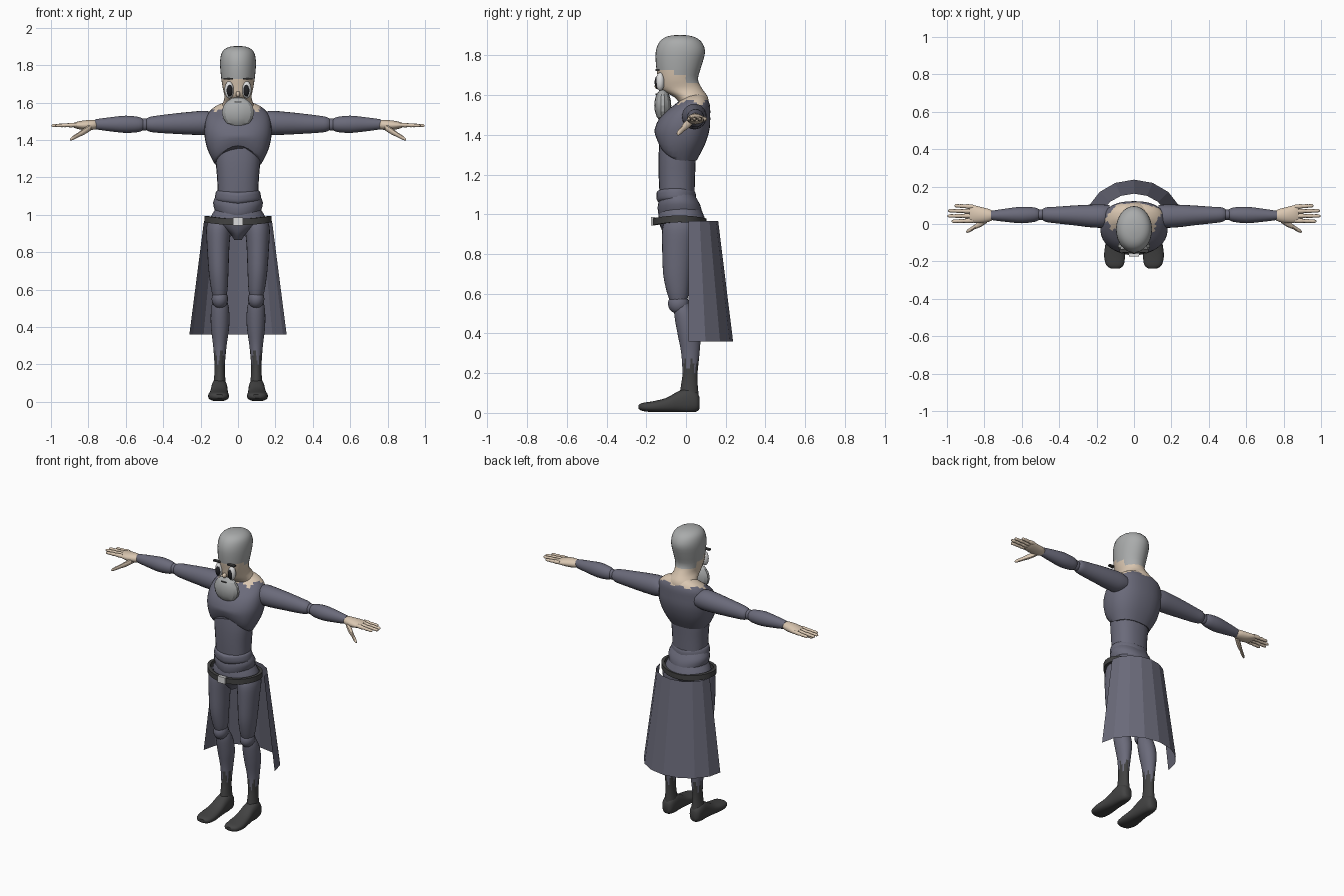
import bpy, bmesh, math
from mathutils import Vector

if "Cube" in bpy.data.objects:
    bpy.data.objects.remove(bpy.data.objects["Cube"])


def material(name, r, g, b):
    m = bpy.data.materials.new(name)
    m.diffuse_color = (r, g, b, 1)
    m.use_nodes = True
    m.node_tree.nodes["Principled BSDF"].inputs["Base Color"].default_value = m.diffuse_color
    return m


SUIT = material("slate_suit", 0.145, 0.145, 0.195)
SKIN = material("skin", 0.70, 0.57, 0.44)
GREY = material("hair_grey", 0.40, 0.41, 0.41)
DARK = material("dark_leather", 0.055, 0.055, 0.055)
PALE = material("pale_metal", 0.72, 0.72, 0.72)
BLACK = material("pupil_black", 0.015, 0.015, 0.018)


def finish(name, bm, mats, paint=None, mirror=False, angle=40):
    bmesh.ops.recalc_face_normals(bm, faces=bm.faces)
    if paint:
        for f in bm.faces:
            f.material_index = paint(f.calc_center_median())
    me = bpy.data.meshes.new(name)
    bm.to_mesh(me)
    bm.free()
    for m in mats:
        me.materials.append(m)
    ob = bpy.data.objects.new(name, me)
    bpy.context.collection.objects.link(ob)
    if angle:
        bpy.ops.object.select_all(action='DESELECT')
        ob.select_set(True)
        bpy.context.view_layer.objects.active = ob
        bpy.ops.object.shade_smooth_by_angle(angle=math.radians(angle))
    if mirror:
        ob.modifiers.new("mirror", 'MIRROR')
    return ob


def resample(rings, sub):
    """Catmull-Rom interpolation between the given rings."""
    out, n = [], len(rings)
    for i in range(n - 1):
        a, b, c, d = (rings[max(0, min(n - 1, i + k))] for k in (-1, 0, 1, 2))
        for s in range(sub):
            t = s / sub
            out.append([0.5 * (2 * q + (r - p) * t + (2 * p - 5 * q + 4 * r - w) * t * t
                               + (3 * q - p - 3 * r + w) * t ** 3)
                        for p, q, r, w in zip(a, b, c, d)])
    return out + [list(rings[-1])]


def loft(name, axis, rings, mats, sides=24, sub=3, power=1.0, shape=None, **kw):
    """Rings are (position, centre u, centre v, radius u, radius v)."""
    bm = bmesh.new()
    loops = []
    for p, cu, cv, ru, rv in resample(rings, sub):
        loop = []
        for i in range(sides):
            a = 2 * math.pi * i / sides
            c, s = math.cos(a), math.sin(a)
            u = cu + ru * math.copysign(abs(c) ** power, c)
            v = cv + rv * math.copysign(abs(s) ** power, s)
            co = Vector({'z': (u, v, p), 'y': (u, p, v), 'x': (p, u, v)}[axis])
            loop.append(bm.verts.new(shape(co) if shape else co))
        loops.append(loop)
    for lo, hi in zip(loops, loops[1:]):
        for i in range(sides):
            j = (i + 1) % sides
            bm.faces.new((lo[i], lo[j], hi[j], hi[i]))
    bm.faces.new(loops[0])
    bm.faces.new(loops[-1])
    return finish(name, bm, mats, **kw)


def ball(name, loc, radii, mats, u=16, v=10, **kw):
    bm = bmesh.new()
    bmesh.ops.create_uvsphere(bm, u_segments=u, v_segments=v, radius=1)
    for w in bm.verts:
        w.co = Vector(loc) + Vector(x * r for x, r in zip(w.co, radii))
    return finish(name, bm, mats, **kw)


def box(name, loc, size, mats, **kw):
    bm = bmesh.new()
    bmesh.ops.create_cube(bm, size=1)
    for w in bm.verts:
        w.co = Vector(loc) + Vector(x * s for x, s in zip(w.co, size))
    return finish(name, bm, mats, angle=0, **kw)


# Head with neck, grey above the hairline
loft("head", 'z', [(1.55, 0, .045, .105, .07), (1.59, 0, .025, .085, .085),
                   (1.63, 0, -.022, .072, .105), (1.68, 0, -.04, .082, .10),
                   (1.75, 0, -.036, .092, .115), (1.82, 0, -.028, .096, .124),
                   (1.87, 0, -.028, .085, .104), (1.895, 0, -.03, .055, .065),
                   (1.903, 0, -.03, .012, .014)], [SKIN, GREY], sides=32,
     paint=lambda c: int(c.z > (1.725 if c.y < -.06 else 1.70 if c.y < 0 else 1.655)))

# Face: eyes, brows, nose, beard
ball("eye", (.047, -.130, 1.668), (.025, .022, .046), [PALE], mirror=True)
ball("pupil", (.045, -.142, 1.665), (.017, .016, .033), [BLACK], mirror=True)
box("eyebrow", (.052, -.143, 1.727), (.05, .02, .009), [DARK], mirror=True)
ball("nose", (0, -.14, 1.645), (.012, .018, .016), [SKIN])
ball("beard", (0, -.117, 1.548), (.088, .043, .082), [GREY], u=14, v=8, angle=20)
box("mouth", (0, -.149, 1.604), (.035, .008, .006), [DARK])


# Chest with an arched rib line at the front
def rib_arch(co):
    if co.y < -.03 and co.z < 1.43:
        lift = .10 * max(0, 1 - (co.x / .135) ** 2) * min(1, (-.03 - co.y) / .05)
        co.z += lift * (1.43 - co.z) / .16
    return co


def collar(c):
    return int(c.z > 1.568 + .012 * math.sin(60 * c.x + 35 * c.y))


loft("chest", 'z', [(1.27, 0, -.045, .125, .098), (1.35, 0, -.03, .163, .125),
                    (1.43, 0, -.019, .18, .138), (1.50, 0, 0, .175, .122),
                    (1.55, 0, .03, .155, .09), (1.585, 0, .045, .112, .06),
                    (1.605, 0, .045, .06, .04)], [SUIT, SKIN], sides=32, power=.85,
     shape=rib_arch, paint=collar)
loft("abdomen", 'z', [(1.10, 0, -.045, .108, .088), (1.2, 0, -.046, .112, .092),
                      (1.3, 0, -.044, .12, .094), (1.4, 0, -.04, .115, .09)],
     [SUIT], power=.85)

# Waist bands and pelvis
loft("waist_band", 'z', [(1.07, 0, -.045, .118, .09), (1.085, 0, -.048, .124, .099),
                         (1.12, 0, -.05, .118, .098), (1.13, 0, -.05, .108, .088)],
     [SUIT], shape=lambda c: c + Vector((0, 0, .12 * (abs(c.x) - .1))))
loft("hip_band", 'z', [(1.0, 0, -.03, .115, .10), (1.02, 0, -.03, .124, .11),
                       (1.06, 0, -.035, .133, .107), (1.10, 0, -.04, .118, .09)],
     [SUIT], shape=lambda c: c + Vector((0, 0, .15 * (abs(c.x) - .1))))
loft("pelvis", 'z', [(.865, 0, -.035, .02, .04), (.90, 0, -.035, .045, .075),
                     (.94, 0, -.025, .12, .105), (.97, 0, -.022, .148, .118),
                     (1.0, 0, -.025, .14, .112), (1.04, 0, -.03, .115, .10)], [SUIT])

# Belt: hollow band, slightly raised at the sides
bm = bmesh.new()
section = [(0, -.017), (0, .017), (-.02, .017), (-.02, -.017)]
loops = []
for i in range(32):
    a = 2 * math.pi * i / 32
    loops.append([bm.verts.new(((.18 + d) * math.cos(a), -.032 + (.135 + d) * math.sin(a),
                                .962 + h + .015 * math.cos(a) ** 2)) for d, h in section])
for i in range(32):
    p, q = loops[i], loops[(i + 1) % 32]
    for k in range(4):
        bm.faces.new((p[k], q[k], q[(k + 1) % 4], p[(k + 1) % 4]))
finish("belt", bm, [DARK])
box("buckle", (0, -.164, .964), (.052, .022, .042), [PALE])

# Half-round cape hanging from the belt
bm = bmesh.new()
edges = []
for i in range(9):
    a = math.pi * i / 8
    edges.append([bm.verts.new((rx * math.cos(a), .012 + ry * math.sin(a), z))
                  for rx, ry, z in ((.182, .15, .966), (.26, .225, .36))])
for p, q in zip(edges, edges[1:]):
    bm.faces.new((p[0], q[0], q[1], p[1]))
finish("cape", bm, [SUIT], angle=0)

# Legs
loft("thigh", 'z', [(.96, .10, -.03, .062, .08), (.92, .104, -.032, .066, .088),
                    (.83, .106, -.04, .06, .08), (.70, .104, -.045, .053, .07),
                    (.61, .10, -.041, .045, .056), (.565, .098, -.038, .036, .044)],
     [SUIT], mirror=True)
ball("knee", (.097, -.038, .55), (.044, .053, .052), [SUIT], mirror=True)


def boot_edge(c):
    a = math.atan2(c.y - .02, c.x - .098)
    return int(c.z < .245 + .035 * math.sin(6 * a))


loft("shin", 'z', [(.55, .096, -.02, .034, .036), (.51, .096, -.01, .046, .05),
                   (.46, .096, .003, .05, .057), (.39, .096, .016, .048, .057),
                   (.30, .097, .022, .036, .046), (.20, .098, .02, .028, .038),
                   (.14, .098, .017, .029, .042), (.08, .098, .015, .036, .05)],
     [SUIT, DARK], sub=4, mirror=True, paint=boot_edge)
loft("foot", 'y', [(.068, .10, .05, .02, .03), (.052, .10, .056, .036, .05),
                   (.01, .10, .062, .043, .062), (-.04, .10, .055, .045, .053),
                   (-.10, .102, .039, .05, .036), (-.17, .104, .031, .056, .027),
                   (-.22, .102, .03, .046, .02), (-.238, .10, .03, .022, .01)],
     [DARK], power=.8, mirror=True,
     shape=lambda c: Vector((c.x, c.y, max(.004, c.z))))

# Arms
loft("upper_arm", 'x', [(.13, .045, 1.49, .055, .05), (.17, .042, 1.492, .062, .064),
                        (.24, .043, 1.49, .06, .062), (.32, .046, 1.488, .053, .056),
                        (.42, .048, 1.485, .044, .047), (.47, .05, 1.484, .039, .04),
                        (.49, .05, 1.484, .028, .03)], [SUIT], mirror=True)
ball("elbow", (.50, .05, 1.483), (.034, .029, .033), [SUIT], mirror=True)
loft("forearm", 'x', [(.505, .05, 1.483, .026, .028), (.53, .05, 1.483, .038, .04),
                      (.60, .048, 1.484, .044, .046), (.68, .047, 1.484, .036, .038),
                      (.74, .046, 1.484, .028, .03), (.765, .046, 1.484, .024, .026)],
     [SUIT], mirror=True)

# Hands
loft("palm", 'x', [(.75, .046, 1.482, .02, .02), (.775, .046, 1.481, .034, .026),
                   (.82, .048, 1.479, .043, .026), (.86, .054, 1.479, .047, .019),
                   (.88, .056, 1.479, .044, .012)], [SKIN], mirror=True)
for name, y, tip, spread in (("index", .018, .975, -.004), ("middle", .043, .998, 0),
                             ("ring", .068, .994, .003), ("little", .092, .96, .006)):
    base, rings = .86, []
    for t, r in ((0, .0115), (.3, .0125), (.42, .0095), (.6, .011), (.72, .009),
                 (.92, .009), (1, .003)):
        rings.append((base + (tip - base) * t, y + spread * t, 1.481 - .004 * t, r, r))
    loft(name + "_finger", 'x', rings, [SKIN], sides=10, sub=2, mirror=True)
loft("thumb", 'x', [(.785, .025, 1.47, .018, .018), (.82, .002, 1.448, .018, .019),
                    (.85, -.015, 1.43, .012, .014), (.87, -.028, 1.418, .012, .013),
                    (.89, -.038, 1.407, .009, .01), (.898, -.042, 1.402, .003, .004)],
     [SKIN], sides=10, sub=2, mirror=True)
